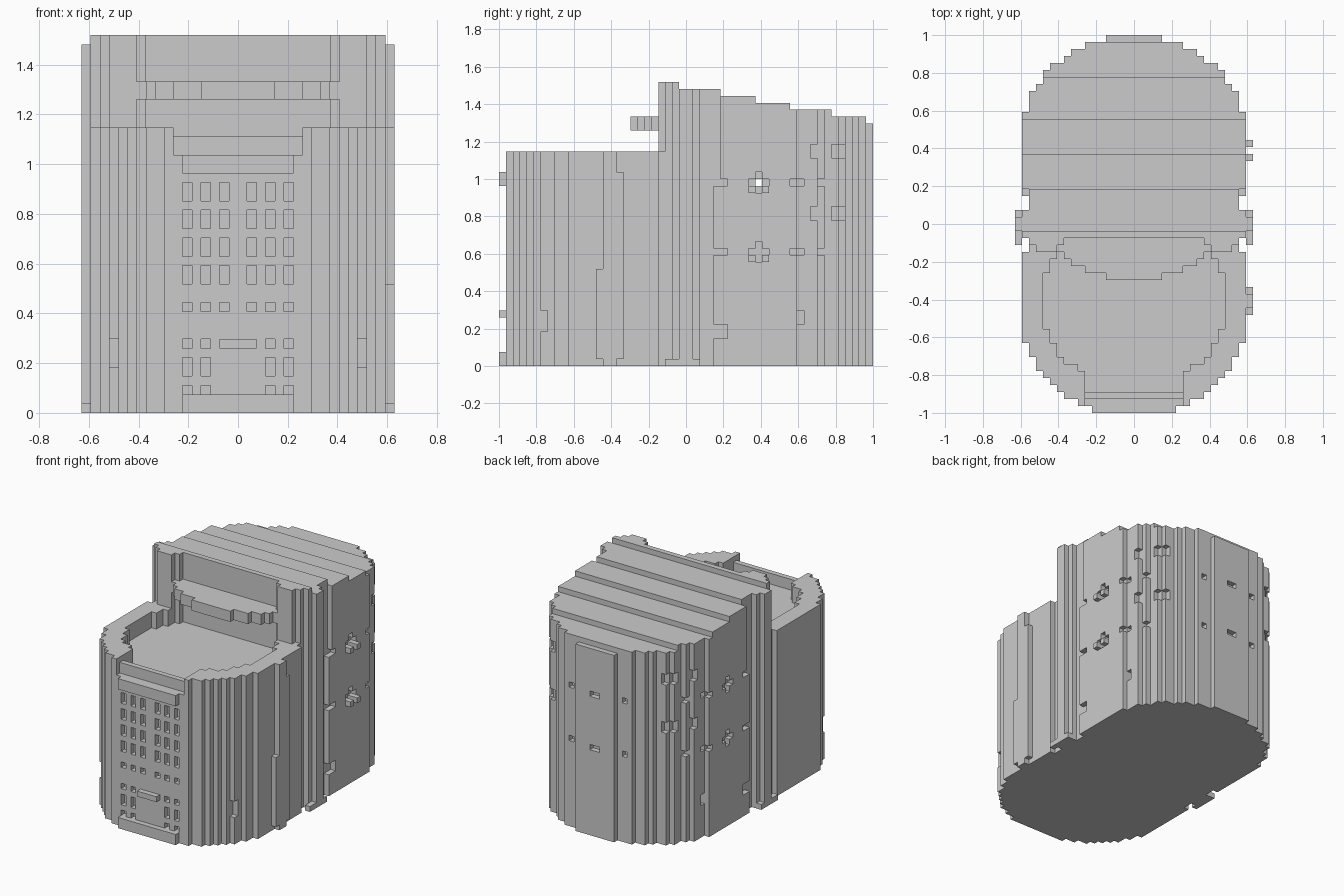
import bpy, bmesh

if "Cube" in bpy.data.objects:
    bpy.data.objects.remove(bpy.data.objects["Cube"])

U = 2 / 54  # block size: the whole model sits on this grid


def box(x0, x1, y0, y1, z0, z1):
    return {(x, y, z) for x in range(x0, x1) for y in range(y0, y1) for z in range(z0, z1)}


def mid(hw, y0, y1, z0, z1):
    """Box centred on x = 0."""
    return box(-hw, hw, y0, y1, z0, z1)


def pair(x0, x1, y0, y1, z0, z1):
    """Box and its mirror image."""
    return box(x0, x1, y0, y1, z0, z1) | box(-x1, -x0, y0, y1, z0, z1)


SIDES = [((1, 0, 0), [(1, 0, 0), (1, 1, 0), (1, 1, 1), (1, 0, 1)]),
         ((-1, 0, 0), [(0, 0, 0), (0, 0, 1), (0, 1, 1), (0, 1, 0)]),
         ((0, 1, 0), [(0, 1, 0), (0, 1, 1), (1, 1, 1), (1, 1, 0)]),
         ((0, -1, 0), [(0, 0, 0), (1, 0, 0), (1, 0, 1), (0, 0, 1)]),
         ((0, 0, 1), [(0, 0, 1), (1, 0, 1), (1, 1, 1), (0, 1, 1)]),
         ((0, 0, -1), [(0, 0, 0), (0, 1, 0), (1, 1, 0), (1, 0, 0)])]


def build(name, blocks):
    """Skin a set of grid blocks with their outer faces only."""
    bm = bmesh.new()
    verts = {}

    def vert(p):
        if p not in verts:
            verts[p] = bm.verts.new([c * U for c in p])
        return verts[p]

    for x, y, z in blocks:
        for (dx, dy, dz), corners in SIDES:
            if (x + dx, y + dy, z + dz) not in blocks:
                bm.faces.new([vert((x + a, y + b, z + c)) for a, b, c in corners])
    me = bpy.data.meshes.new(name)
    bm.to_mesh(me)
    bm.free()
    ob = bpy.data.objects.new(name, me)
    bpy.context.collection.objects.link(ob)


# Front hall: rounded plan given as (first row, end row, half width)
hall = set()
for y0, y1, hw in [(-26, -25, 8), (-25, -24, 10), (-24, -23, 11), (-23, -22, 12),
                   (-22, -21, 13), (-21, -19, 14), (-19, -17, 15), (-17, -4, 16), (-4, -2, 15)]:
    hall |= mid(hw, y0, y1, 0, 31)

# Sunken terrace inside the rim, with a lower front parapet
for y0, y1, hw in [(-24, -21, 7), (-21, -20, 8), (-20, -19, 10), (-19, -17, 11), (-17, -15, 12),
                   (-15, -7, 13), (-7, -5, 12), (-5, -3, 11), (-3, -2, 10)]:
    hall -= mid(hw, y0, y1, 28, 31)
hall -= mid(7, -26, -25, 28, 31)
hall -= mid(7, -25, -24, 30, 31)

# Front window grid
for z0, z1 in [(23, 25), (20, 22), (17, 19), (14, 16), (11, 12)]:
    for x in (1, 3, 5):
        hall -= pair(x, x + 1, -26, -25, z0, z1)
for z0, z1 in [(7, 8), (4, 6), (2, 3)]:
    for x in (3, 5):
        hall -= pair(x, x + 1, -26, -25, z0, z1)

# Side slots and the shallow strip on the right wall
hall -= pair(13, 14, -21, -20, 5, 8)
hall |= box(16, 17, -12, -10, 0, 31)
hall |= box(16, 17, -13, -12, 1, 14)
hall |= box(16, 17, -10, -9, 1, 28)
build("front_hall", hall)

# Rear tower: (first row, end row, half width)
plan = {}
for y0, y1, hw in [(-2, -1, 16), (-1, 1, 17), (1, 2, 16), (2, 4, 15), (4, 16, 16), (16, 19, 15),
                   (19, 20, 14), (20, 22, 13), (22, 23, 12), (23, 24, 10), (24, 25, 9),
                   (25, 26, 7), (26, 27, 4)]:
    for y in range(y0, y1):
        plan[y] = hw
tower = set()
for y0, y1, top in [(-2, -1, 41), (-1, 5, 40), (5, 10, 39), (10, 15, 38),
                    (15, 21, 37), (21, 26, 36), (26, 27, 35)]:
    for y in range(y0, y1):
        tower |= mid(plan[y], y, y + 1, 0, top)
tower |= pair(11, 14, -4, -3, 31, 41)   # front corner piers
tower |= pair(10, 15, -3, -2, 31, 41)
tower -= pair(15, 16, 4, 5, 27, 40)
tower |= pair(16, 17, -3, 2, 0, 1)      # little side plinths

# Small windows around the tower wall
for rows, levels in [((4, 5), ((4, 6), (16, 17), (26, 27))), ((9, 10, 11), ((16, 17), (26, 27))),
                     ((10,), ((15, 18), (25, 28))), ((15, 16), ((16, 17), (26, 27))),
                     ((16,), ((6, 8),)), ((18,), ((21, 23), (30, 32))),
                     ((19,), ((16, 17), (26, 27))), ((21, 22), ((21, 23), (30, 32)))]:
    for y in rows:
        for z0, z1 in levels:
            tower -= pair(plan[y] - 1, plan[y], y, y + 1, z0, z1)
for z in (16, 26):
    tower -= mid(1, 26, 27, z, z + 1)
    tower -= pair(5, 6, 25, 26, z, z + 1)
tower -= mid(17, 10, 11, 26, 27)        # opening right through
for z in (16, 26):                      # sills on the right side
    tower |= box(16, 17, 9, 12, z - 1, z) - box(16, 17, 10, 11, z - 1, z)
build("rear_tower", tower)

# Curved canopy over the terrace
canopy = set()
for y0, y1, hw in [(-8, -7, 4), (-7, -6, 7), (-6, -5, 9), (-5, -4, 10), (-4, -3, 11), (-3, -2, 10)]:
    canopy |= mid(hw, y0, y1, 34, 36)
build("canopy", canopy)

# Trim on the front wall
build("front_step", mid(6, -27, -26, 0, 2))
build("door_lintel", mid(2, -27, -26, 7, 8))
build("front_cornice", mid(6, -27, -26, 26, 28))
